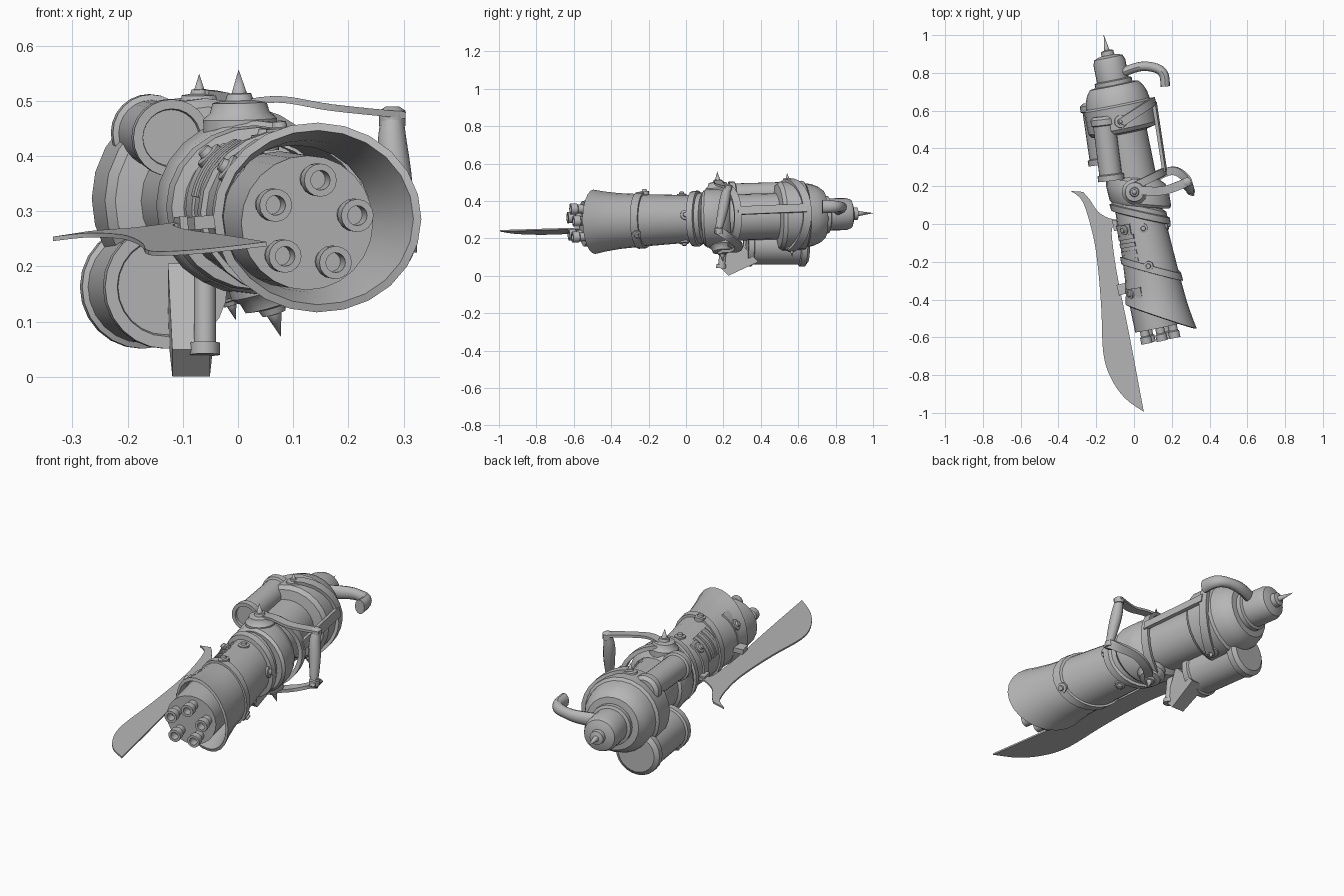
import bpy, bmesh
from math import sin, cos, pi, radians
from mathutils import Vector, Matrix

cube = bpy.data.objects.get("Cube")
if cube:
    bpy.data.objects.remove(cube, do_unlink=True)

steel = bpy.data.materials.new("grey steel")
steel.use_nodes = True
GREY = (0.47, 0.47, 0.47, 1)
steel.diffuse_color = GREY
steel.node_tree.nodes["Principled BSDF"].inputs["Base Color"].default_value = GREY

X, Y, UP = Vector((1, 0, 0)), Vector((0, 1, 0)), Vector((0, 0, 1))


def frame(origin, direction, up=UP):
    """Matrix with local z along direction and local x to the right of it."""
    z = Vector(direction).normalized()
    x = z.cross(up).normalized()
    m = Matrix((x, z.cross(x), z)).transposed().to_4x4()
    m.translation = Vector(origin)
    return m


BODY = frame((0.044, 0, 0.304), (-0.204, 1, 0.031))
AXIS = BODY.to_3x3() @ UP


def around(s, degrees, r):
    """Point around the body: distance back, angle from top to right, radius."""
    a = radians(degrees)
    return BODY @ Vector((r * sin(a), -r * cos(a), s))


def finish(name, bm):
    bmesh.ops.remove_doubles(bm, verts=bm.verts, dist=0.0001)
    bmesh.ops.recalc_face_normals(bm, faces=bm.faces)
    mesh = bpy.data.meshes.new(name)
    bm.to_mesh(mesh)
    bm.free()
    mesh.materials.append(steel)
    mesh.shade_smooth()
    mesh.set_sharp_from_angle(angle=radians(35))
    bpy.context.collection.objects.link(bpy.data.objects.new(name, mesh))


def skin(name, rings, cap=True):
    """Bridge rings of points into a surface."""
    bm = bmesh.new()
    loops = [[bm.verts.new(p) for p in ring] for ring in rings]
    n = len(loops[0])
    for a, b in zip(loops, loops[1:]):
        for i in range(n):
            bm.faces.new((a[i], a[(i + 1) % n], b[(i + 1) % n], b[i]))
    if cap:
        bm.faces.new(loops[0])
        bm.faces.new(loops[-1])
    finish(name, bm)


def lathe(name, profile, m=BODY, sides=24, shear=0.0, size=1.0):
    turn = [2 * pi * i / sides for i in range(sides)]
    skin(name, [[m @ (size * Vector((r * cos(a), r * sin(a), s + shear * r * cos(a))))
                 for a in turn] for r, s in profile], False)


SQUARE = [(-1, -1), (1, -1), (1, 1), (-1, 1)]
ROUND = [(cos(2 * pi * i / 12), sin(2 * pi * i / 12)) for i in range(12)]


def sweep(name, points, sizes, side=AXIS, section=SQUARE):
    """Sweep a section along points; sizes holds half width and half depth."""
    pts = [Vector(p) for p in points]
    if isinstance(sizes, tuple):
        sizes = [sizes] * len(pts)
    rings = []
    for i, p in enumerate(pts):
        t = (pts[min(i + 1, len(pts) - 1)] - pts[max(i - 1, 0)]).normalized()
        w = (side - t * side.dot(t)).normalized()
        n = t.cross(w)
        rings.append([p + w * a * sizes[i][0] + n * b * sizes[i][1] for a, b in section])
    skin(name, rings)


def band(name, s, start, end, r, half_width, half_depth, bulge=0.0):
    steps = 14
    pts = [around(s + bulge * sin(pi * i / steps), start + (end - start) * i / steps, r)
           for i in range(steps + 1)]
    sweep(name, pts, (half_width, half_depth))


def smooth_path(points, steps=6):
    """Catmull-Rom path through the points."""
    p = [Vector(q) for q in points]
    p = [p[0]] + p + [p[-1]]
    out = []
    for a, b, c, d in zip(p, p[1:], p[2:], p[3:]):
        for i in range(steps):
            t = i / steps
            out.append(b + 0.5 * t * (c - a + t * (2 * a - 5 * b + 4 * c - d
                       + t * (3 * b - a - 3 * c + d))))
    return out + [p[-1]]


# Flared muzzle shell with an oblique rim
lathe("muzzle_shell", [(0.12, 0.15), (0.125, 0.06), (0.133, -0.1), (0.141, -0.25),
                       (0.149, -0.36), (0.16, -0.44), (0.172, -0.5), (0.158, -0.505),
                       (0.138, -0.42), (0.125, -0.3)], shear=-0.58)
lathe("muzzle_band", [(0.13, -0.265), (0.152, -0.262), (0.15, -0.222), (0.13, -0.22)], shear=-0.5)

# Barrel block with a ring of five short barrels
BLOCK = BODY @ Matrix.Translation((-0.03, 0.008, 0))
lathe("barrel_block", [(0, -0.555), (0.122, -0.555), (0.122, -0.3), (0, -0.3)], BLOCK)
for i in range(5):
    a = radians(7 + 72 * i)
    m = BLOCK @ Matrix.Translation((0.08 * sin(a), -0.08 * cos(a), 0))
    lathe("barrel", [(0.024, -0.54), (0.024, -0.585), (0.03, -0.59), (0.03, -0.625),
                     (0.018, -0.625), (0.018, -0.58), (0, -0.58)], m, 16)

# Receiver, rear drum and tail spike
lathe("front_collar", [(0.12, 0.03), (0.147, 0.035), (0.15, 0.07), (0.138, 0.075),
                       (0.138, 0.1), (0.12, 0.11)], shear=-0.45)
lathe("receiver", [(0.1, 0.095), (0.145, 0.095), (0.157, 0.11), (0.16, 0.19), (0.15, 0.23),
                   (0.124, 0.25)], BODY @ Matrix.Translation((0.012, 0, 0)), shear=-0.3)
lathe("receiver_core", [(0.124, 0.18), (0.124, 0.52)])
lathe("rear_drum", [(0.12, 0.49), (0.17, 0.5), (0.185, 0.52), (0.185, 0.64), (0.172, 0.65),
                    (0.165, 0.69), (0.15, 0.725), (0.13, 0.75), (0.085, 0.755)])
lathe("tail_cap", [(0.1, 0.745), (0.1, 0.775), (0.086, 0.78), (0.086, 0.875), (0.076, 0.9),
                   (0.055, 0.908), (0.035, 0.912), (0.033, 0.935), (0.014, 0.94), (0, 1.024)])

# Spiked bosses above and below the body
BOSS = [(0.068, -0.03), (0.068, 0.0), (0.055, 0.012), (0.05, 0.03), (0.026, 0.034),
        (0.022, 0.046), (0.014, 0.047), (0, 0.09)]
for s, degrees, r, size in ((0.18, -2, 0.158, 1), (0.18, 163, 0.158, 1),
                            (0.56, -1, 0.17, 0.65), (0.56, 163, 0.17, 0.65)):
    base = around(s, degrees, r)
    lathe("spiked_boss", BOSS, frame(base, base - around(s, 0, 0), AXIS), 16, size=size)

# Side cage: front band, rear band and connecting bar
band("front_cage_band", 0.21, 0, 163, 0.17, 0.02, 0.01, 0.04)
band("rear_cage_band", 0.555, 0, 163, 0.19, 0.022, 0.01, 0.07)
sweep("cage_bar", [around(0.25, 78, 0.176), around(0.62, 78, 0.195)], (0.022, 0.009),
      (around(0, 168, 1) - around(0, 0, 0)))


# Two canisters on the model's right side
def canister(name, front, back, r):
    front, back = Vector(front), Vector(back)
    h = (back - front).length
    rim = r + 0.01
    lathe(name, [(0, 0.012), (r * 0.85, 0.012), (r * 0.88, 0), (rim, 0), (rim, 0.03),
                 (r, 0.035), (r, h - 0.05), (rim, h - 0.045), (rim, h - 0.015),
                 (r * 0.9, h), (0, h)], frame(front, back - front))


canister("upper_canister", (-0.12, 0.23, 0.433), (-0.163, 0.57, 0.443), 0.06)
canister("lower_canister", (-0.13, 0.32, 0.163), (-0.178, 0.65, 0.163), 0.102)

# Feed box below, with a side rod
sweep("feed_box", [(-0.085, 0.203, 0.025), (-0.085, 0.325, 0.14)],
      [(0.034, 0.034), (0.042, 0.09)], X)
sweep("feed_rod", [(-0.06, 0.19, 0.05), (-0.06, 0.21, 0.2)], (0.02, 0.02), X, ROUND)
sweep("feed_rod_cap", [(-0.06, 0.188, 0.04), (-0.06, 0.19, 0.062)], (0.027, 0.027), X, ROUND)

# Curved side blade: straight spine and tang, smooth belly and tail
tail = smooth_path([(-0.27, 0.17, 0), (-0.235, 0.13, 0), (-0.19, 0.065, 0), (-0.13, 0.03, 0),
                    (-0.06, 0.02, 0)], 3)
spine = smooth_path([(-0.06, -0.01, 0), (-0.115, -0.02, 0), (-0.11, -0.13, 0),
                     (-0.085, -0.29, 0), (-0.03, -0.56, 0), (0.01, -0.77, 0)], 3)
belly = smooth_path([(0.052, -0.995, 0), (-0.05, -0.92, 0), (-0.125, -0.81, 0),
                     (-0.163, -0.68, 0), (-0.173, -0.45, 0), (-0.19, -0.24, 0),
                     (-0.215, -0.07, 0), (-0.27, 0.115, 0), (-0.335, 0.175, 0)], 4)
skin("blade", [[(p.x, p.y, 0.293 + 0.16 * p.x + 0.061 * p.y + side)
                for p in tail + spine + belly] for side in (-0.004, 0.004)])

# Blade lugs and the curved plates that clamp them
for s, x, r in ((-0.01, -0.11, 0.13), (-0.35, -0.085, 0.15)):
    band("blade_clamp", s, -100, -30, r, 0.028, 0.008)
    sweep("blade_lug", [(x, s, 0.278), (0, s + 0.02, 0.285)], (0.028, 0.012), Y)

# Vent ribs along the blade side
for i in range(5):
    band("vent_rib", -0.05 - 0.042 * i, -80, -25, 0.134, 0.012, 0.008)

# Rivets on the shell and collar
for s, degrees, r in ((-0.22, -5, 0.148), (-0.02, 0, 0.128), (-0.03, 80, 0.128),
                      (-0.3, 120, 0.148), (-0.02, 165, 0.128), (-0.01, -46, 0.138),
                      (-0.35, -58, 0.158)):
    base = around(s, degrees, r)
    lathe("rivet", [(0.026, -0.02), (0.026, 0.006), (0.014, 0.008), (0.012, 0.018), (0, 0.02)],
          frame(base, base - around(s, 0, 0), AXIS), 12)

# Side grip held by two straps
sweep("upper_grip_strap", smooth_path([(-0.02, 0.185, 0.49), (0.07, 0.175, 0.503),
      (0.17, 0.18, 0.488), (0.295, 0.228, 0.475)]), (0.023, 0.006), Y)
sweep("grip", smooth_path([(0.28, 0.222, 0.475), (0.28, 0.21, 0.42), (0.29, 0.195, 0.34),
      (0.3, 0.175, 0.25)]), [(0.018 + 0.01 * sin(pi * i / 18),) * 2 for i in range(19)],
      X, ROUND)
sweep("lower_grip_strap", smooth_path([(0.31, 0.16, 0.25), (0.29, 0.225, 0.21),
      (0.22, 0.28, 0.165), (0.14, 0.26, 0.135), (0.07, 0.195, 0.135)]), (0.022, 0.008))
for point in ((0.28, 0.222, 0.47), (0.3, 0.175, 0.24)):
    lathe("grip_pin", [(0, -0.015), (0.024, -0.015), (0.024, 0.012), (0.012, 0.02), (0, 0.02)],
          frame(point, UP, Y), 12)

# Rear hook
path = smooth_path([(-0.09, 0.79, 0.355), (0.0, 0.825, 0.362), (0.06, 0.835, 0.367),
                    (0.125, 0.822, 0.37), (0.158, 0.79, 0.37), (0.166, 0.728, 0.37)])
sweep("rear_hook", path, [(0.026 + 0.01 * abs(2 * i / (len(path) - 1) - 1), 0.025)
                          for i in range(len(path))], UP, ROUND)
